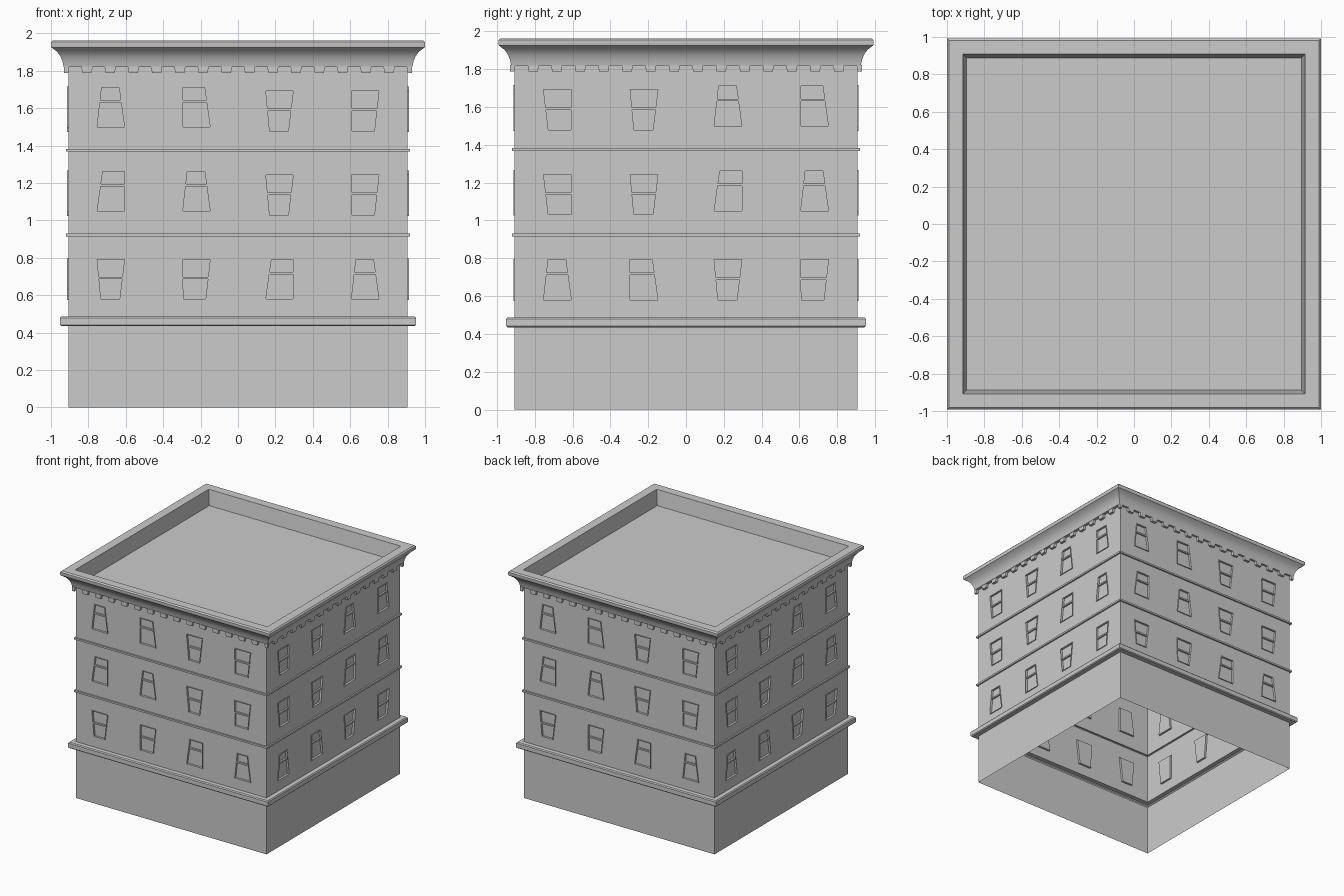
import bpy, bmesh, math
from mathutils import Matrix, Vector

if "Cube" in bpy.data.objects:
    bpy.data.objects.remove(bpy.data.objects["Cube"])

stone = bpy.data.materials.new("grey_stone")
stone.use_nodes = True
GREY = (0.6, 0.6, 0.6, 1)
stone.diffuse_color = GREY
stone.node_tree.nodes["Principled BSDF"].inputs["Base Color"].default_value = GREY

R = 0.907  # half width of the walls


def finish(bm, name, smooth=False):
    mesh = bpy.data.meshes.new(name)
    bm.to_mesh(mesh)
    bm.free()
    mesh.materials.append(stone)
    obj = bpy.data.objects.new(name, mesh)
    bpy.context.collection.objects.link(obj)
    if smooth:
        bpy.ops.object.select_all(action="DESELECT")
        obj.select_set(True)
        bpy.context.view_layer.objects.active = obj
        bpy.ops.object.shade_smooth_by_angle(angle=math.radians(35))
    return obj


def bridge(bm, a, b):
    for i in range(4):
        j = (i + 1) % 4
        bm.faces.new((a[i], a[j], b[j], b[i]))


def square_sweep(name, profile, depth_scale=1, cap=False):
    """Sweep a (half width, height) profile around the square plan."""
    bm = bmesh.new()
    rings = [[bm.verts.new((sx * r, sy * r * depth_scale, z))
              for sx, sy in ((-1, -1), (1, -1), (1, 1), (-1, 1))] for r, z in profile]
    for a, b in zip(rings, rings[1:]):
        bridge(bm, a, b)
    if cap:
        bm.faces.new(rings[-1])
    return finish(bm, name, smooth=True)


def box(bm, corners, back, front, xform):
    """Extrude an outline of four (x, z) corners between two depths."""
    a, b = [[bm.verts.new(xform @ Vector((x, -R - d, z))) for x, z in corners]
            for d in (back, front)]
    bridge(bm, a, b)
    bm.faces.new(b)
    bm.faces.new(a[::-1])


# Ground floor with rounded ledge, storey bands
square_sweep("ground_floor_and_ledge", [
    (R, 0), (R, 0.435), (0.945, 0.435), (0.952, 0.442), (0.952, 0.478), (0.945, 0.486), (R, 0.486)])
for name, z in (("lower_band", 0.915), ("upper_band", 1.368)):
    square_sweep(name, [(R, z), (0.92, z), (0.92, z + 0.015), (R, z + 0.015)])

# Cove cornice, parapet and sunken roof
square_sweep("cornice_and_roof", [
    (R, 1.82), (0.932, 1.82), (0.938, 1.85), (0.95, 1.878), (0.967, 1.902), (0.988, 1.918),
    (0.997, 1.924), (1.0, 1.932), (1.0, 1.953), (0.99, 1.963), (0.915, 1.963), (0.895, 1.835)],
    depth_scale=0.992, cap=True)

# Window outlines: insets of bottom left, bottom right, top right, top left corners
SHAPES = {"A": (0, 0, 0.029, 0.024), "V": (0.02, 0.026, 0, 0), "L": (0, 0, 0.03, 0),
          "R": (0, 0, 0, 0.03), "J": (0.003, 0.024, 0, 0), "K": (0.025, 0, 0, 0)}
FRONT = ("VJRA", "RAVJ", "ALVJ")
SIDE = ("ALVJ", "KVRA", "KVAL")
STOREYS = ((0.486, 0.915, 0.686, 0), (0.93, 1.368, 1.146, 0.01), (1.383, 1.82, 1.595, 0.01))
COLUMNS = (-R, -0.45, 0, 0.45, R)
CENTRES = (-0.68, -0.222, 0.222, 0.68)
HALF_W, HALF_H = 0.078, 0.111


def add_window(bm, letter, x0, x1, z0, z1, cx, cz, xform):
    """Wall cell with a raised rim, a recessed pane and a sash bar."""
    bl, br, tr, tl = SHAPES[letter]
    outline = [(cx - HALF_W + bl, cz - HALF_H), (cx + HALF_W - br, cz - HALF_H),
               (cx + HALF_W - tr, cz + HALF_H), (cx - HALF_W + tl, cz + HALF_H)]
    t = 0.005
    inner = [(x + t * sx, z + t * sz)
             for (x, z), (sx, sz) in zip(outline, ((1, 1), (-1, 1), (-1, -1), (1, -1)))]
    cell = [(x0, z0), (x1, z0), (x1, z1), (x0, z1)]
    loops = [[bm.verts.new(xform @ Vector((x, -R - d, z))) for x, z in pts]
             for pts, d in ((cell, 0), (outline, 0), (outline, 0.006), (inner, 0.006), (inner, -0.012))]
    for a, b in zip(loops, loops[1:]):
        bridge(bm, a, b)
    bm.faces.new(loops[-1])

    # Sash bar follows the slanted jambs
    def span(f):
        left = inner[0][0] + (inner[3][0] - inner[0][0]) * f
        right = inner[1][0] + (inner[2][0] - inner[1][0]) * f
        z = inner[0][1] + (inner[3][1] - inner[0][1]) * f
        return (left, z), (right, z)
    f = 0.62 if letter in "ALR" else 0.5
    (a, b), (d, c) = span(f), span(f + 0.06)
    box(bm, (a, b, c, d), -0.012, 0.002, xform)


# Four walls of windows and their hanging dentils
PITCH = 2 * 0.932 / 15
for k, side in enumerate(("front", "right", "back", "left")):
    turn = Matrix.Rotation(k * math.pi / 2, 4, "Z")
    wall = bmesh.new()
    for row, (z0, z1, cz, lift) in zip(SIDE if k % 2 else FRONT, STOREYS):
        for i, letter in enumerate(row):
            shift = lift if letter in "ALR" else -lift
            add_window(wall, letter, COLUMNS[i], COLUMNS[i + 1], z0, z1,
                       CENTRES[i], cz + shift, turn)
    bmesh.ops.remove_doubles(wall, verts=wall.verts, dist=0.0001)
    finish(wall, side + "_wall")

    teeth = bmesh.new()
    for i in range(16):
        x = -0.932 + i * PITCH
        lo, hi = max(x - 0.03, -0.93), min(x + 0.03, 0.93)
        s = 0.006
        left = lo if i == 0 else lo + s
        right = hi if i == 15 else hi - s
        box(teeth, ((left, 1.787), (right, 1.787), (hi, 1.822), (lo, 1.822)), 0, 0.022, turn)
    finish(teeth, side + "_dentils")
